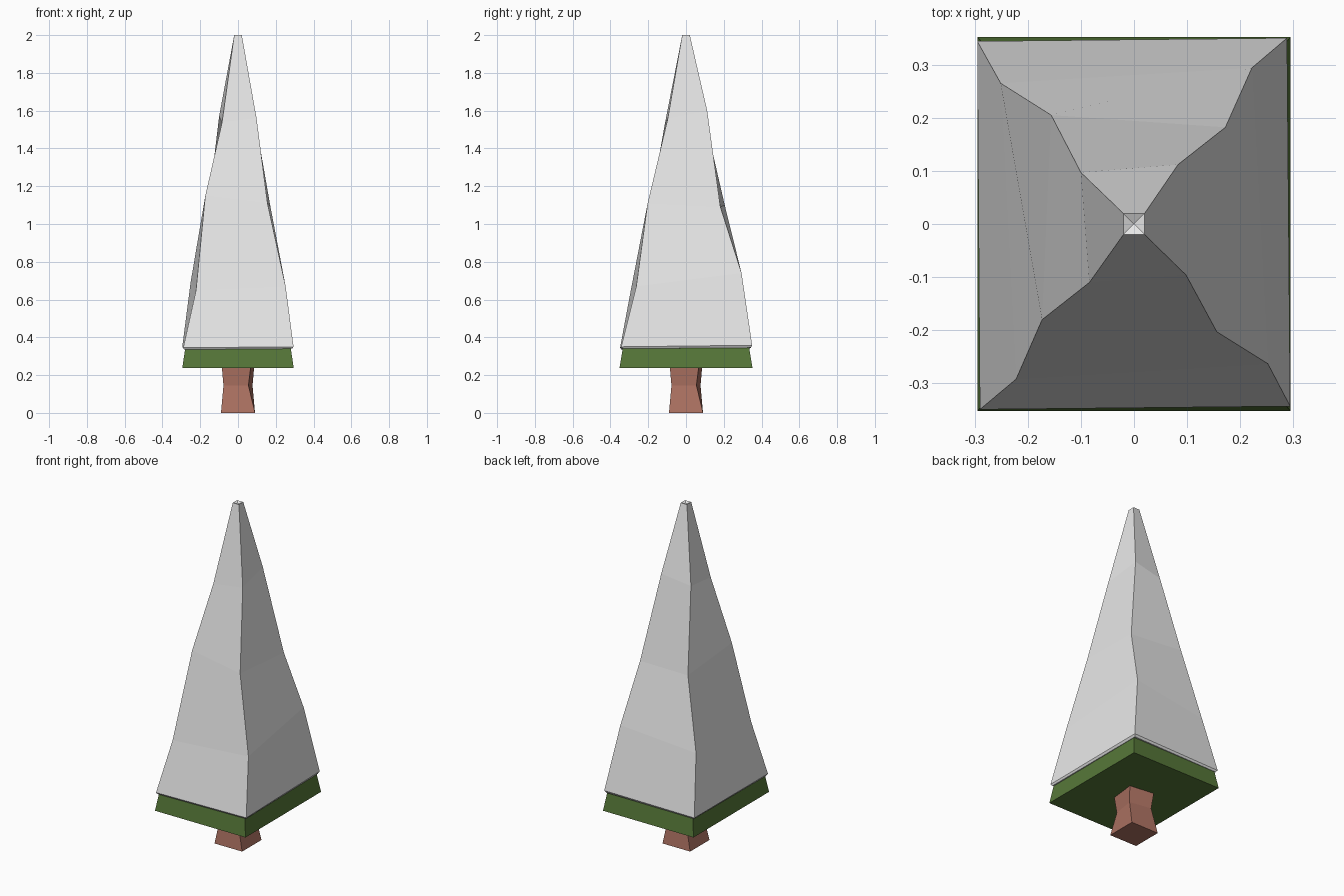
import bpy, bmesh

if "Cube" in bpy.data.objects:
    bpy.data.objects.remove(bpy.data.objects["Cube"])


def material(name, rgb):
    m = bpy.data.materials.new(name)
    m.diffuse_color = (*rgb, 1)
    m.use_nodes = True
    m.node_tree.nodes["Principled BSDF"].inputs["Base Color"].default_value = m.diffuse_color
    return m


def loft(name, rings, mat, dish=0.0):
    """Skin four-cornered rings from bottom to top, closing both ends."""
    bm = bmesh.new()
    loops = [[bm.verts.new(p) for p in ring] for ring in rings]
    for a, b in zip(loops, loops[1:]):
        for i in range(4):
            j = (i + 1) % 4
            bm.faces.new((a[i], a[j], b[j], b[i]))
    bm.faces.new(loops[0][::-1])
    top = bm.faces.new(loops[-1])
    if dish:
        centre = bmesh.ops.poke(bm, faces=[top])["verts"][0]
        centre.co.z -= dish
    bmesh.ops.recalc_face_normals(bm, faces=bm.faces)
    mesh = bpy.data.meshes.new(name)
    bm.to_mesh(mesh)
    bm.free()
    mesh.materials.append(mat)
    obj = bpy.data.objects.new(name, mesh)
    bpy.context.collection.objects.link(obj)
    return obj


def box_ring(x, y, z):
    return [(-x, -y, z), (x, -y, z), (x, y, z), (-x, y, z)]


def twisted_ring(a, b, z):
    return [(-a, -b, z), (b, -a, z), (a, b, z), (-b, a, z)]


bark = material("bark_brown", (0.41, 0.165, 0.12))
needles = material("needle_green", (0.093, 0.184, 0.04))
snow = material("snow_white", (0.8, 0.8, 0.8))

# Trunk with a twisted waist
loft("trunk", [box_ring(0.09, 0.09, 0), twisted_ring(0.077, 0.055, 0.145),
               twisted_ring(0.086, 0.068, 0.25)], bark)

# Green skirt below the snow
loft("branches", [box_ring(0.295, 0.352, 0.238), box_ring(0.275, 0.33, 0.37)], needles)

# Snow cover: irregular rings, corners front-left, front-right, back-right, back-left
loft("snow_cover", [
    [(-0.285, -0.342, 0.335), (0.287, -0.336, 0.34), (0.281, 0.343, 0.345), (-0.287, 0.337, 0.34)],
    [(-0.29, -0.349, 0.345), (0.294, -0.343, 0.35), (0.288, 0.35, 0.358), (-0.295, 0.344, 0.35)],
    [(-0.222, -0.292, 0.65), (0.252, -0.263, 0.67), (0.222, 0.294, 0.74), (-0.251, 0.265, 0.69)],
    [(-0.173, -0.18, 1.15), (0.156, -0.203, 1.11), (0.172, 0.182, 1.09), (-0.156, 0.205, 1.10)],
    [(-0.084, -0.11, 1.54), (0.098, -0.096, 1.56), (0.083, 0.112, 1.6), (-0.1, 0.097, 1.57)],
    box_ring(0.02, 0.02, 2.0),
], snow, dish=0.01)
